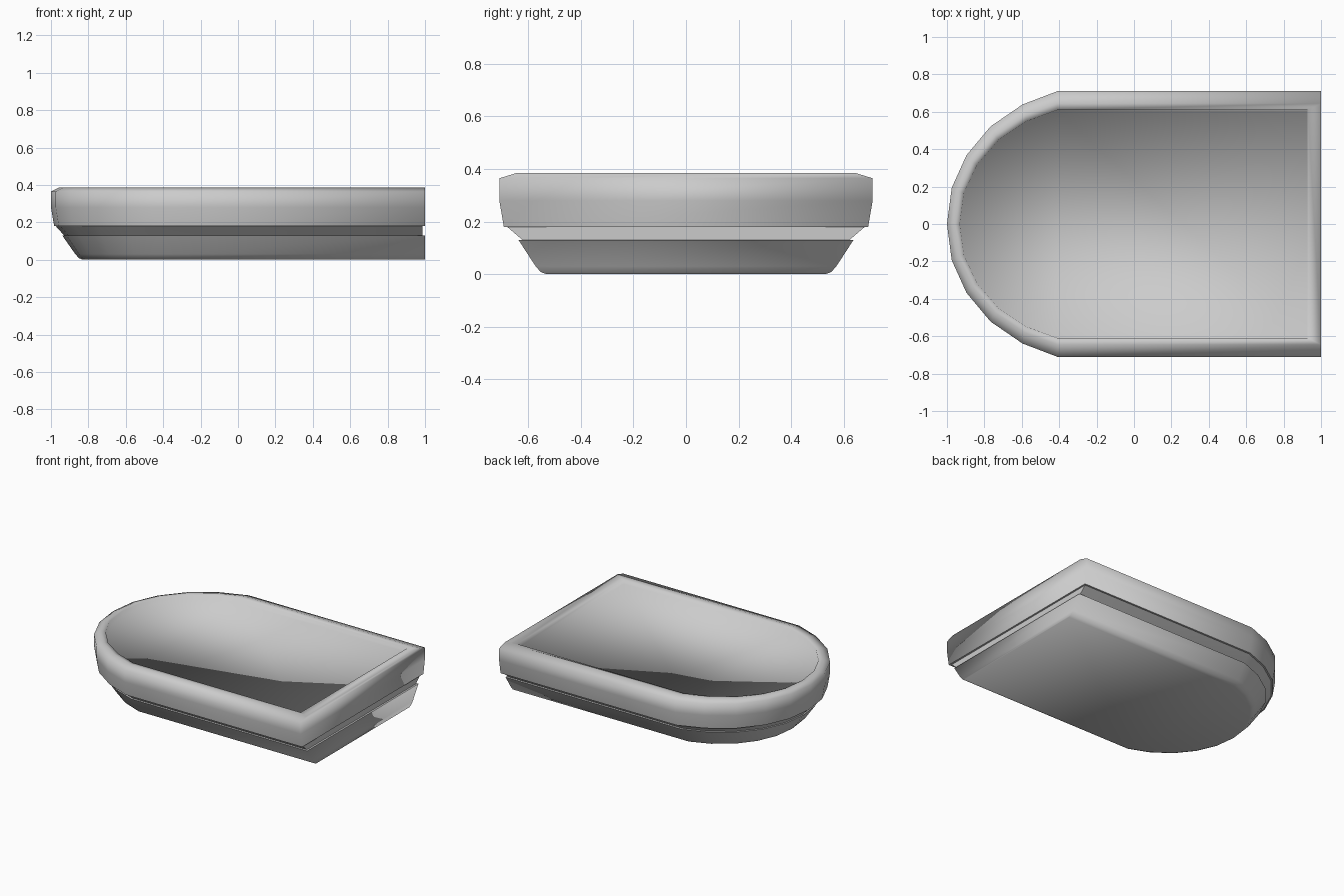
import bpy, bmesh, math

if "Cube" in bpy.data.objects:
    bpy.data.objects.remove(bpy.data.objects["Cube"])

ARC_X = -0.41   # where the straight sides meet the rounded end
# Rounded end as (fraction of depth, fraction of half width)
ARC = [(0, 1), (0.315, 0.9), (0.605, 0.735), (0.824, 0.517), (0.957, 0.272), (1, 0)]


def outline(x_min, half, x_max, z):
    """D-shaped loop: square at +x, rounded at -x."""
    d = ARC_X - x_min
    side = [(x_max, half, z)] + [(ARC_X - d * u, half * v, z) for u, v in ARC]
    return side + [(x, -y, z) for x, y, z in reversed(side[:-1])]


def loft(name, levels, angle, cap_bottom=False, cap_top=False):
    """Skin a stack of D-shaped loops, ordered from bottom to top."""
    bm = bmesh.new()
    loops = [[bm.verts.new(p) for p in outline(*lv)] for lv in levels]
    for a, b in zip(loops, loops[1:]):
        n = len(a)
        for i in range(n):
            j = (i + 1) % n
            bm.faces.new((a[i], a[j], b[j], b[i]))
    if cap_bottom:
        bm.faces.new(loops[0][::-1])
    if cap_top:
        bm.faces.new(loops[-1])
    mesh = bpy.data.meshes.new(name)
    bm.to_mesh(mesh)
    bm.free()
    obj = bpy.data.objects.new(name, mesh)
    bpy.context.collection.objects.link(obj)
    bpy.ops.object.select_all(action='DESELECT')
    obj.select_set(True)
    bpy.context.view_layer.objects.active = obj
    bpy.ops.object.shade_smooth_by_angle(angle=math.radians(angle))


LOWER_EDGE = (-0.94, 0.637, 1.0, 0.13)
UPPER_EDGE = (-0.983, 0.693, 1.0, 0.18)

# Tapered lower body with softened bottom edge
loft("lower_body", [
    (-0.83, 0.53, 1.0, 0.0),
    (-0.85, 0.552, 1.0, 0.008),
    (-0.87, 0.572, 1.0, 0.03),
    LOWER_EDGE,
], 180, cap_bottom=True)

# Recessed groove, with its two ledges, joining the halves
loft("groove_neck", [
    LOWER_EDGE,
    (-0.93, 0.622, 0.987, 0.13),
    (-0.975, 0.68, 0.987, 0.18),
    UPPER_EDGE,
], 40)

# Upper shell with rounded rim around a recessed top panel
loft("upper_shell", [
    UPPER_EDGE,
    (-1.0, 0.71, 1.0, 0.28),
    (-1.0, 0.71, 1.0, 0.365),
    (-0.96, 0.645, 1.0, 0.385),
    (-0.932, 0.61, 0.93, 0.38),
    (-0.925, 0.605, 0.925, 0.35),
], 180, cap_top=True)
